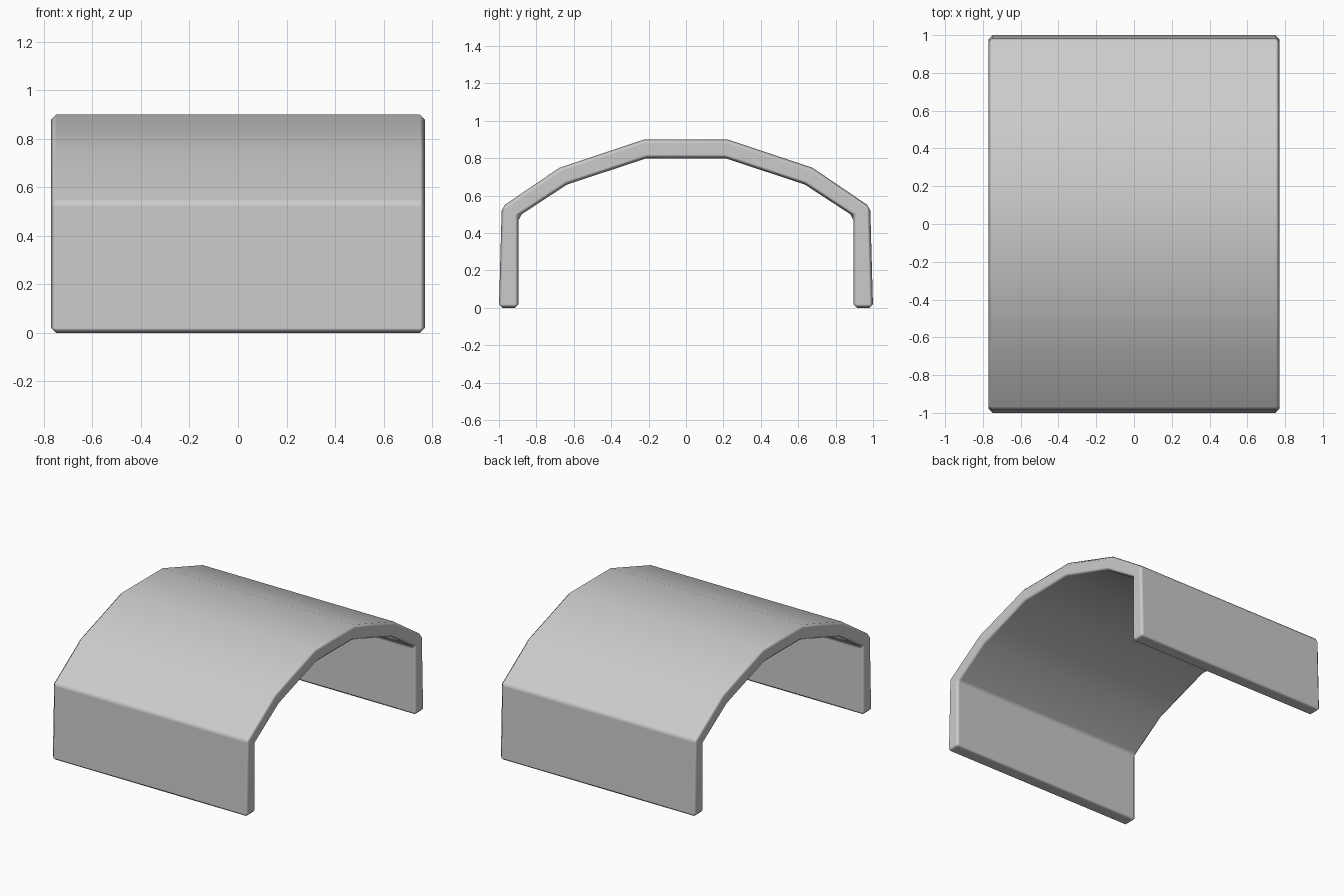
import bpy, bmesh

if "Cube" in bpy.data.objects:
    bpy.data.objects.remove(bpy.data.objects["Cube"])

HALF_LENGTH = 0.77
# Half cross-section (y, z) from the foot to the crown: outer and inner skins
outer = [(1.0, 0.0), (0.985, 0.54), (0.675, 0.75), (0.225, 0.9)]
inner = [(0.895, 0.0), (0.895, 0.49), (0.635, 0.66), (0.21, 0.8)]


def mirrored(half):
    return half + [(-y, z) for y, z in reversed(half)]


# Arched shell: thick profile strip extruded along x
bm = bmesh.new()
strip = [[bm.verts.new((-HALF_LENGTH, y, z)) for y, z in mirrored(h)] for h in (outer, inner)]
o, i = strip
faces = [bm.faces.new((o[k], o[k + 1], i[k + 1], i[k])) for k in range(len(o) - 1)]
result = bmesh.ops.extrude_face_region(bm, geom=faces, use_keep_orig=True)
moved = [g for g in result["geom"] if isinstance(g, bmesh.types.BMVert)]
bmesh.ops.translate(bm, verts=moved, vec=(2 * HALF_LENGTH, 0, 0))
bmesh.ops.recalc_face_normals(bm, faces=bm.faces)
for f in bm.faces:
    f.smooth = True

mesh = bpy.data.meshes.new("arched_shell")
bm.to_mesh(mesh)
bm.free()
shell = bpy.data.objects.new("arched_shell", mesh)
bpy.context.collection.objects.link(shell)

# Soft chamfer on the sharp edges only; the arch itself stays smooth shaded
bevel = shell.modifiers.new("edge_bevel", 'BEVEL')
bevel.width = 0.02
bevel.segments = 1
bevel.limit_method = 'ANGLE'
bevel.angle_limit = 0.52
bevel.harden_normals = True
